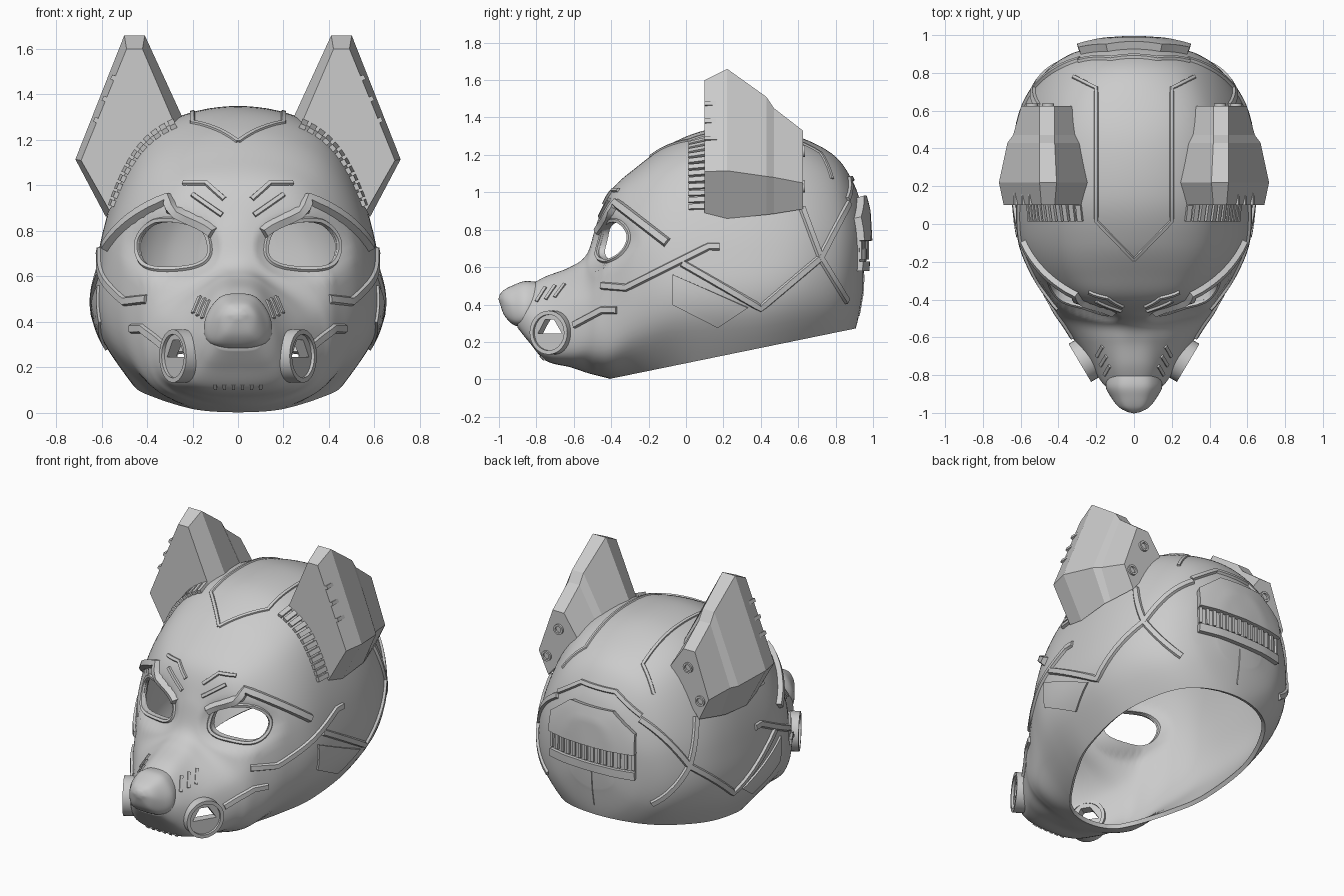
import bpy, bmesh, math
from mathutils import Vector, Matrix
from mathutils.bvhtree import BVHTree

if "Cube" in bpy.data.objects:
    bpy.data.objects.remove(bpy.data.objects["Cube"])

parts, cutters = [], []


def make(name, bm, mirror=True, angle=35):
    bmesh.ops.recalc_face_normals(bm, faces=bm.faces)
    me = bpy.data.meshes.new(name)
    bm.to_mesh(me)
    bm.free()
    ob = bpy.data.objects.new(name, me)
    bpy.context.collection.objects.link(ob)
    if mirror:
        ob.modifiers.new("mirror", 'MIRROR')
    parts.append((ob, angle))
    return ob


def spline(pts, n, closed=False):
    m, out = len(pts), []
    g = lambda i: pts[i % m] if closed else pts[max(0, min(m - 1, i))]
    for i in range(m if closed else m - 1):
        for k in range(n):
            t = k / n
            out.append([0.5 * (2 * b + (c - a) * t + (2 * a - 5 * b + 4 * c - d) * t * t
                               + (3 * b - a - 3 * c + d) * t ** 3)
                        for a, b, c, d in zip(g(i - 1), g(i), g(i + 1), g(i + 2))])
    return out if closed else out + [list(pts[-1])]


def skin(bm, rings, caps=True, wrap=False):
    vs = [[bm.verts.new(p) for p in r] for r in rings]
    n = len(vs[0])
    for a, b in zip(vs, vs[1:] + ([vs[0]] if wrap else [])):
        for i in range(n):
            bm.faces.new((a[i], a[(i + 1) % n], b[(i + 1) % n], b[i]))
    if caps and not wrap:
        bm.faces.new(vs[0])
        bm.faces.new(vs[-1])
    return vs


def loft(stations, steps, n):
    # each station: y, top z, shoulder x z, middle x z, low x z, bottom z
    bm, rings = bmesh.new(), []
    for y, zt, xs, zs, xm, zm, xl, zl, zb in spline(stations, steps):
        ctrl = [(-xs, zs), (0, zt), (xs, zs), (xm, zm), (xl, zl), (0, zb), (-xl, zl)]
        half = spline(ctrl, n)[n:5 * n + 1]
        rings.append([(x, y, z) for x, z in half] + [(-x, y, z) for x, z in half[-2:0:-1]])
    vs = skin(bm, rings, caps=False)
    for ring, dy in ((vs[0], -0.008), (vs[-1], 0.012)):
        c = sum((v.co for v in ring), Vector()) / len(ring)
        mid = bm.verts.new((0, c.y + dy, c.z))
        for i in range(len(ring)):
            bm.faces.new((ring[i], ring[i - 1], mid))
    bmesh.ops.recalc_face_normals(bm, faces=bm.faces)
    bm.normal_update()
    return bm


# head shell: muzzle, face and skull in one loft
head = loft([
    (-.90, .46, .07, .44, .11, .37, .09, .29, .275),
    (-.84, .50, .09, .47, .165, .34, .14, .22, .20),
    (-.75, .55, .11, .51, .22, .33, .20, .14, .10),
    (-.62, .60, .12, .56, .29, .38, .28, .13, .065),
    (-.53, .67, .13, .61, .345, .42, .33, .14, .035),
    (-.475, .84, .15, .75, .385, .47, .36, .13, .02),
    (-.40, 1.01, .26, .93, .43, .58, .40, .14, 0),
    (-.27, 1.13, .34, 1.03, .515, .65, .46, .20, -.05),
    (-.10, 1.25, .39, 1.12, .585, .68, .53, .25, -.13),
    (.12, 1.335, .41, 1.19, .613, .68, .56, .26, -.25),
    (.40, 1.345, .41, 1.20, .61, .70, .56, .28, -.2),
    (.62, 1.29, .36, 1.17, .565, .72, .51, .32, -.08),
    (.80, 1.19, .29, 1.08, .46, .73, .41, .36, .08),
    (.90, 1.04, .20, .96, .33, .72, .28, .42, .25),
    (.945, .90, .10, .87, .17, .72, .14, .52, .46)], 8, 10)
# recessed eye sockets
for v in head.verts:
    d = math.hypot((abs(v.co.x) - .29) / .22, (v.co.z - .73) / .15)
    if v.co.y < -.15 and d < 1:
        v.co -= v.normal * .055 * (1 - d * d)
head.normal_update()
surf = BVHTree.FromBMesh(head)
# neck opening
bmesh.ops.bisect_plane(head, geom=head.verts[:] + head.edges[:] + head.faces[:],
                       plane_co=(0, -.42, 0), plane_no=(0, -.205, 1), clear_inner=True)
shell = make("head_shell", head, mirror=False)
sol = shell.modifiers.new("wall", 'SOLIDIFY')
sol.thickness, sol.offset = .025, -1


def cast(axis, a, b):
    o, d = {'front': ((a, -3, b), (0, 1, 0)), 'back': ((a, 3, b), (0, -1, 0)),
            'side': ((3, a, b), (-1, 0, 0)), 'top': ((a, b, 3), (0, 0, -1)),
            'ring': ((3 * math.cos(b), a, .7 + 3 * math.sin(b)),
                     (-math.cos(b), 0, -math.sin(b)))}[axis]
    p, n, _, _ = surf.ray_cast(Vector(o), Vector(d))
    if p is None:
        p, n, _, _ = surf.find_nearest(Vector((o[0] * .2, o[1] * .33, o[2])))
    return p, (-n if n.dot(Vector(d)) > 0 else n)


def ribbon(name, axis, pts, w, h, closed=False):
    # raised strip that follows the shell
    flat = []
    for a, b in zip(pts, pts[1:] + (pts[:1] if closed else [])):
        k = max(1, int(math.dist(a, b) / .025))
        flat += [[a[j] + (b[j] - a[j]) * i / k for j in (0, 1)] for i in range(k)]
    if not closed:
        flat.append(pts[-1])
    hits = [cast(axis, *p) for p in flat]
    m, rings = len(hits), []
    for i, (p, n) in enumerate(hits):
        lo, hi = (i - 1, (i + 1) % m) if closed else (max(0, i - 1), min(m - 1, i + 1))
        s = n.cross(hits[hi][0] - hits[lo][0]).normalized()
        rings.append([p + s * w * e + n * q for e, q in
                      ((-.5, -.01), (-.28, h), (.28, h), (.5, -.01))])
    bm = bmesh.new()
    skin(bm, rings, wrap=closed)
    return make(name, bm)


def patch(name, axis, rows, h, n=10):
    # raised plate between left/right edge points, draped on the shell
    bm, grid = bmesh.new(), []
    for (l0, r0), (l1, r1) in zip(rows, rows[1:]):
        for k in range(7):
            t = k / 6
            l, r = Vector(l0).lerp(Vector(l1), t), Vector(r0).lerp(Vector(r1), t)
            hits = [cast(axis, *l.lerp(r, i / n)) for i in range(n + 1)]
            if k or not grid:
                grid.append([bm.verts.new(p + q * (h / 2 - .005)) for p, q in hits])
    for a, b in zip(grid, grid[1:]):
        for i in range(n):
            bm.faces.new((a[i], a[i + 1], b[i + 1], b[i]))
    ob = make(name, bm)
    s = ob.modifiers.new("thick", 'SOLIDIFY')
    s.thickness, s.offset = h + .01, 0
    return ob


def blocks(name, spots, u, size):
    # small boxes set on (point, normal) spots, long side along u
    bm = bmesh.new()
    for p, n in spots:
        t = (Vector(u) - n * n.dot(Vector(u))).normalized()
        m = Matrix((t, n.cross(t), n)).transposed().to_4x4()
        bmesh.ops.create_cube(bm, size=1, matrix=Matrix.Translation(p) @ m @ Matrix.Diagonal((*size, 1)))
    return make(name, bm, angle=10)


def prism(name, outline, d0, d1, m):
    bm = bmesh.new()
    skin(bm, [[m @ Vector((a, b, d)) for a, b in outline] for d in (d0, d1)])
    return make(name, bm)


def lathe(name, profile, mats, n=32):
    bm = bmesh.new()
    for m in mats:
        skin(bm, [[m @ Vector((r * math.cos(k * math.tau / n), r * math.sin(k * math.tau / n), d))
                   for r, d in profile] for k in range(n)], wrap=True)
    return make(name, bm)


def cut(ob, tool):
    b = ob.modifiers.new("cut", 'BOOLEAN')
    b.operation, b.solver, b.object = 'DIFFERENCE', 'EXACT', tool


# eye openings and rims
eye = spline([(.135, .70), (.16, .80), (.27, .838), (.37, .83), (.43, .76),
              (.42, .675), (.35, .64), (.2, .65)], 6, True)
eye_tool = prism("eye_cutter", eye, -.9, -.06, Matrix(((1, 0, 0, 0), (0, 0, 1, 0), (0, 1, 0, 0), (0, 0, 0, 1))))
cut(shell, eye_tool)
ribbon("eye_rim", 'front', [(.285 + (x - .285) * 1.07, .74 + (z - .74) * 1.09) for x, z in eye], .028, .012, True)

# round cheek vents with a wedge opening
c, _ = cast('side', -.715, .25)
nrm, up = Vector((.86, -.51, 0)).normalized(), Vector((0, 0, 1))
M = Matrix.Translation(c + nrm * .01) @ Matrix((up.cross(nrm), up, nrm)).transposed().to_4x4()
vent_tool = prism("vent_cutter", [(-.075, -.005), (.075, -.005), (.025, .07), (-.03, .07)], -.14, .12, M)
lathe("vent_ring", [(.117, -.05), (.117, .03), (.096, .03), (.096, -.05)], [M])
disc = [(.1 * math.cos(k * math.tau / 32), .1 * math.sin(k * math.tau / 32)) for k in range(32)]
plate = prism("vent_plate", disc, -.025, .015, M)
cut(shell, vent_tool)
cut(plate, vent_tool)
cutters += [eye_tool, vent_tool]

# nose
make("nose", loft([
    (-.995, .455, .02, .45, .035, .43, .02, .41, .405),
    (-.97, .48, .05, .47, .08, .42, .06, .35, .34),
    (-.92, .505, .075, .485, .118, .40, .10, .31, .29),
    (-.86, .525, .085, .505, .145, .41, .13, .31, .285),
    (-.79, .52, .08, .50, .13, .42, .12, .33, .30)], 5, 6), mirror=False)

# ears: outline at five depths (top outer, top inner, inner root, mid root, bottom, outer corner)
ear = bmesh.new()
skin(ear, [[(x, y, z) for x, z in pts] for y, pts in (
    (.10, ((.49, 1.60), (.42, 1.60), (.27, 1.25), (.42, 1.155), (.565, .89), (.69, 1.11))),
    (.22, ((.50, 1.66), (.41, 1.66), (.24, 1.29), (.42, 1.16), (.58, .86), (.715, 1.115))),
    (.43, ((.50, 1.51), (.42, 1.51), (.28, 1.26), (.42, 1.16), (.58, .88), (.67, 1.085))),
    (.47, ((.50, 1.45), (.42, 1.45), (.30, 1.24), (.42, 1.15), (.57, .885), (.64, 1.08))),
    (.625, ((.50, 1.33), (.42, 1.33), (.33, 1.20), (.41, 1.06), (.53, .91), (.597, 1.05))))])
make("ear", ear, angle=3)
face_back = Matrix.Rotation(-math.pi / 2, 4, 'X')
lathe("ear_bolt", [(.032, -.02), (.032, .012), (.02, .012), (.02, -.02)],
      [Matrix.Translation((x, .625, z)) @ face_back for x, z in ((.455, 1.22), (.54, 1.03))], 20)
out = Vector((.92, 0, .38)).normalized()
blocks("ear_notch", [(Vector((.49 + .2 * t, .135, 1.61 - .49 * t)), out) for t in (.28, .47, .66)],
       (0, 1, 0), (.07, .022, .024))
blocks("ear_stitch", [cast('ring', .06, math.radians(22 + 41 * i / 11)) for i in range(12)],
       (0, 1, 0), (.09, .028, .035))

# raised lines on face and skull
ribbon("brow", 'side', [(-.465, .79), (-.37, .94), (-.10, .73)], .06, .028)
ribbon("cheek_line", 'side', [(.18, .71), (.12, .71), (-.32, .49), (-.45, .50)], .05, .014)
ribbon("muzzle_line", 'side', [(-.60, .29), (-.45, .37), (-.37, .37)], .05, .014)
ribbon("jaw_band", 'side', [(-.02, .62), (.40, .38), (.72, .65), (.87, .94)], .05, .014)
ribbon("rear_band", 'side', [(.62, .92), (.72, .65), (.86, .42)], .05, .014)
ribbon("rear_chevron", 'back', [(.29, .96), (.12, 1.07), (0, 1.07)], .04, .014)
ribbon("crown_line", 'top', [(0, -.19), (.20, .015), (.20, .72), (.32, .78)], .03, .008)
ribbon("forehead_mark", 'front', [(.24, 1.01), (.14, 1.01), (.06, .94)], .03, .012)
ribbon("bridge_mark", 'front', [(.20, .96), (.07, .87)], .03, .012)
ribbon("neck_seam", 'back', [(.0, .56), (.0, .34)], .012, .005)

# panels, rear vent, whisker slots and chin studs
patch("side_panel", 'side', [((-.07, .56), (.33, .385)), ((-.07, .40), (.17, .28))], .012)
patch("rear_plate", 'back', [((0, .97), (.14, .97)), ((0, .86), (.28, .86)), ((0, .74), (.29, .74))], .042)
patch("rear_vent_base", 'back', [((0, .75), (.29, .75)), ((0, .60), (.29, .60))], .01)
patch("rear_vent_bar", 'back', [((0, .63), (.29, .63)), ((0, .58), (.29, .58))], .03)
blocks("rear_vent_tooth", [cast('back', .022 + .043 * i, .69) for i in range(7)], (0, 0, 1), (.1, .018, .045))
blocks("whisker_slot", [cast('side', -.775 + .05 * i, .455 + .01 * i) for i in range(3)],
       (0, .33, .95), (.095, .018, .014))
blocks("chin_stud", [cast('front', .02 + .04 * i, .115) for i in range(3)], (0, 0, 1), (.03, .014, .012))

# bake modifiers, shade, drop cutters
bpy.context.view_layer.update()
deps = bpy.context.evaluated_depsgraph_get()
baked = [bpy.data.meshes.new_from_object(ob.evaluated_get(deps)) for ob, _ in parts]
for (ob, angle), me in zip(parts, baked):
    ob.modifiers.clear()
    ob.data = me
    for p in me.polygons:
        p.use_smooth = True
    me.set_sharp_from_angle(angle=math.radians(angle))
for ob in cutters:
    bpy.data.objects.remove(ob)
